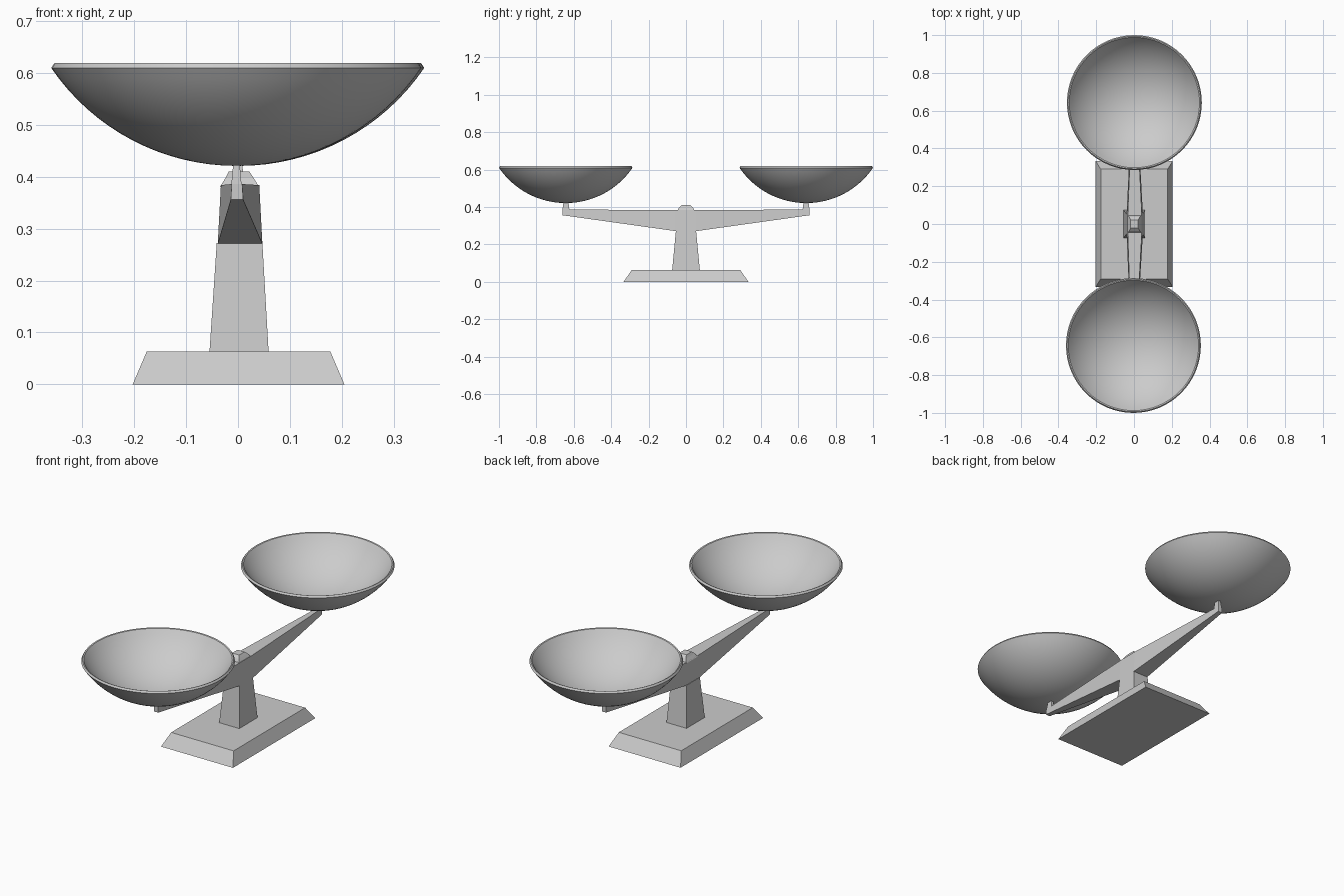
import bpy, bmesh, math
from mathutils import Vector

if "Cube" in bpy.data.objects:
    bpy.data.objects.remove(bpy.data.objects["Cube"])


def make_object(name, bm):
    bmesh.ops.recalc_face_normals(bm, faces=bm.faces)
    mesh = bpy.data.meshes.new(name)
    bm.to_mesh(mesh)
    bm.free()
    obj = bpy.data.objects.new(name, mesh)
    bpy.context.collection.objects.link(obj)
    return obj


def loft(name, rings):
    """Closed solid through a series of equal-length point loops."""
    bm = bmesh.new()
    loops = [[bm.verts.new(p) for p in ring] for ring in rings]
    for a, b in zip(loops, loops[1:]):
        for i in range(len(a)):
            j = (i + 1) % len(a)
            bm.faces.new((a[i], a[j], b[j], b[i]))
    bm.faces.new(loops[0])
    bm.faces.new(loops[-1])
    return make_object(name, bm)


def level(z, hx, hy, cx=0.0, cy=0.0):
    return [(cx + sx * hx, cy + sy * hy, z)
            for sx, sy in ((-1, -1), (1, -1), (1, 1), (-1, 1))]


def beam_section(y, z_low, z_high, w_low, w_high, cx):
    return [(cx - w_low, y, z_low), (cx + w_low, y, z_low),
            (cx + w_high, y, z_high), (cx - w_high, y, z_high)]


# Base plinth, tapered column and bevelled cap
loft("base", [level(0, 0.204, 0.334, 0.001), level(0.063, 0.177, 0.29, 0.001)])
loft("column", [level(0.062, 0.057, 0.074, 0.002), level(0.272, 0.044, 0.054, 0.003)])
loft("cap", [level(0.38, 0.038, 0.047, 0.003), level(0.398, 0.027, 0.036, 0.003),
             level(0.41, 0.02, 0.022, 0.002)])

# Balance beam, deep and wide at the middle, thin at the ends
loft("beam", [
    beam_section(-0.661, 0.356, 0.386, 0.012, 0.010, -0.002),
    beam_section(-0.055, 0.271, 0.384, 0.043, 0.037, 0.004),
    beam_section(0.055, 0.271, 0.384, 0.043, 0.037, 0.004),
    beam_section(0.661, 0.356, 0.386, 0.012, 0.010, 0.002)])

# Pegs and shallow bowls at both ends
R = 0.432
SEGMENTS, STEPS = 64, 16
for side, cx, label in ((-1, -0.003, "front"), (1, 0.002, "back")):
    loft(label + "_peg", [level(0.383, 0.010, 0.019, cx, side * 0.642),
                          level(0.428, 0.006, 0.013, cx, side * 0.642)])

    a_max = math.asin(0.357 / R)
    outer = [(R * math.sin(a_max * i / STEPS),
              0.421 + R * (1 - math.cos(a_max * i / STEPS))) for i in range(STEPS + 1)]
    inner = [(r * 0.966, 0.431 + (z - 0.421) * 0.985) for r, z in outer]
    profile = outer + [(0.351, 0.619)] + inner[::-1]
    bm = bmesh.new()
    verts = [bm.verts.new((r, 0, z)) for r, z in profile]
    edges = [bm.edges.new(pair) for pair in zip(verts, verts[1:])]
    bmesh.ops.spin(bm, geom=verts + edges, cent=Vector((0, 0, 0)), axis=Vector((0, 0, 1)),
                   angle=math.tau, steps=SEGMENTS, use_duplicate=False)
    bmesh.ops.remove_doubles(bm, verts=bm.verts, dist=0.0004)
    bowl = make_object(label + "_pan", bm)
    bowl.location = (cx, side * 0.643, 0)
    bpy.ops.object.select_all(action='DESELECT')
    bowl.select_set(True)
    bpy.context.view_layer.objects.active = bowl
    bpy.ops.object.shade_smooth_by_angle(angle=math.radians(25))
